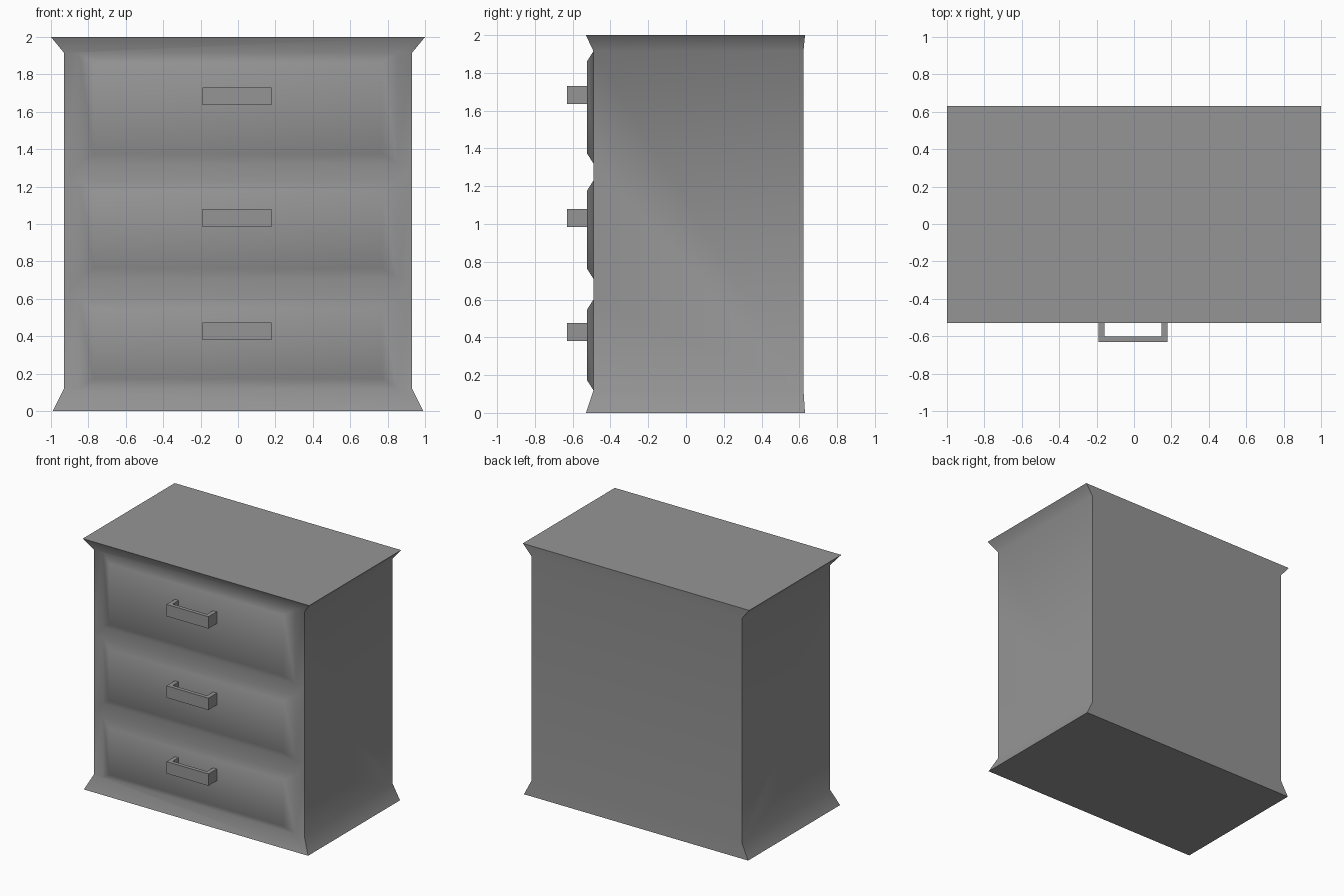
import bpy, bmesh, math

cube = bpy.data.objects.get("Cube")
if cube:
    bpy.data.objects.remove(cube, do_unlink=True)

# One plain grey for everything
grey = bpy.data.materials.new("plain grey")
grey.use_nodes = True
colour = (0.3, 0.3, 0.3, 1)
grey.diffuse_color = colour
grey.node_tree.nodes["Principled BSDF"].inputs["Base Color"].default_value = colour


def finish(name, bm):
    bmesh.ops.recalc_face_normals(bm, faces=bm.faces)
    mesh = bpy.data.meshes.new(name)
    bm.to_mesh(mesh)
    bm.free()
    mesh.materials.append(grey)
    obj = bpy.data.objects.new(name, mesh)
    bpy.context.collection.objects.link(obj)
    return obj


# Cabinet dimensions
W, FRONT, BACK = 0.93, -0.49, 0.622
OUT_X, IN_X, DRAWER_Y = 0.85, 0.77, -0.525
RIM_Y, RIM_BACK = -0.53, 0.63
DRAWERS = [(0.12, 0.60), (0.71, 1.23), (1.32, 1.915)]
SLOPE = 0.055

bm = bmesh.new()


def ring(hw, front, back, z):
    return [bm.verts.new(p) for p in
            ((-hw, front, z), (hw, front, z), (hw, back, z), (-hw, back, z))]


base = ring(0.99, RIM_Y, RIM_BACK, 0)
top = ring(1.0, RIM_Y, RIM_BACK, 2)
bm.faces.new(base)
bm.faces.new(top)

# Front frame grid, with a raised bevelled drawer in every other row
columns = (-W, -OUT_X, OUT_X, W)
levels = [z for pair in DRAWERS for z in pair]
grid = [[bm.verts.new((x, FRONT, z)) for x in columns] for z in levels]
for row in range(len(levels) - 1):
    for col in range(3):
        a, b = grid[row], grid[row + 1]
        quad = [a[col], a[col + 1], b[col + 1], b[col]]
        if col == 1 and row % 2 == 0:
            lo, hi = levels[row] + SLOPE, levels[row + 1] - SLOPE
            panel = [bm.verts.new((x, DRAWER_Y, z)) for x, z in
                     ((-IN_X, lo), (IN_X, lo), (IN_X, hi), (-IN_X, hi))]
            bm.faces.new(panel)
            for i in range(4):
                j = (i + 1) % 4
                bm.faces.new((quad[i], quad[j], panel[j], panel[i]))
        else:
            bm.faces.new(quad)

# Sides, back and the flared plinth and cornice
back_low, back_high = [[bm.verts.new((s * W, BACK, z)) for s in (-1, 1)]
                       for z in (levels[0], levels[-1])]
for rim, row, rear in ((base, grid[0], back_low), (top, grid[-1], back_high)):
    bm.faces.new([rim[0], rim[1]] + row[::-1])
    bm.faces.new((rim[1], rim[2], rear[1], row[-1]))
    bm.faces.new((rim[2], rim[3], rear[0], rear[1]))
    bm.faces.new((rim[3], rim[0], row[0], rear[0]))
for side, col in ((0, 0), (1, -1)):
    bm.faces.new([row[col] for row in grid] + [back_high[side], back_low[side]])
bm.faces.new(back_low + back_high[::-1])
cabinet = finish("cabinet", bm)
bpy.ops.object.select_all(action="DESELECT")
cabinet.select_set(True)
bpy.context.view_layer.objects.active = cabinet
bpy.ops.object.shade_smooth_by_angle(angle=math.radians(55))

# Square U-shaped pulls, one per drawer
L, R, T = -0.19, 0.18, 0.033
OUTLINE = ((L, DRAWER_Y), (L, -0.63), (R, -0.63), (R, DRAWER_Y),
           (R - T, DRAWER_Y), (R - T, -0.60), (L + T, -0.60), (L + T, DRAWER_Y))
for name, z in (("bottom", 0.38), ("middle", 0.985), ("top", 1.635)):
    bm = bmesh.new()
    profile = bm.faces.new([bm.verts.new((x, y, z)) for x, y in OUTLINE])
    grown = bmesh.ops.extrude_face_region(bm, geom=[profile], use_keep_orig=True)["geom"]
    bmesh.ops.translate(bm, vec=(0, 0, 0.095),
                        verts=[v for v in grown if isinstance(v, bmesh.types.BMVert)])
    finish(name + "_drawer_handle", bm)
